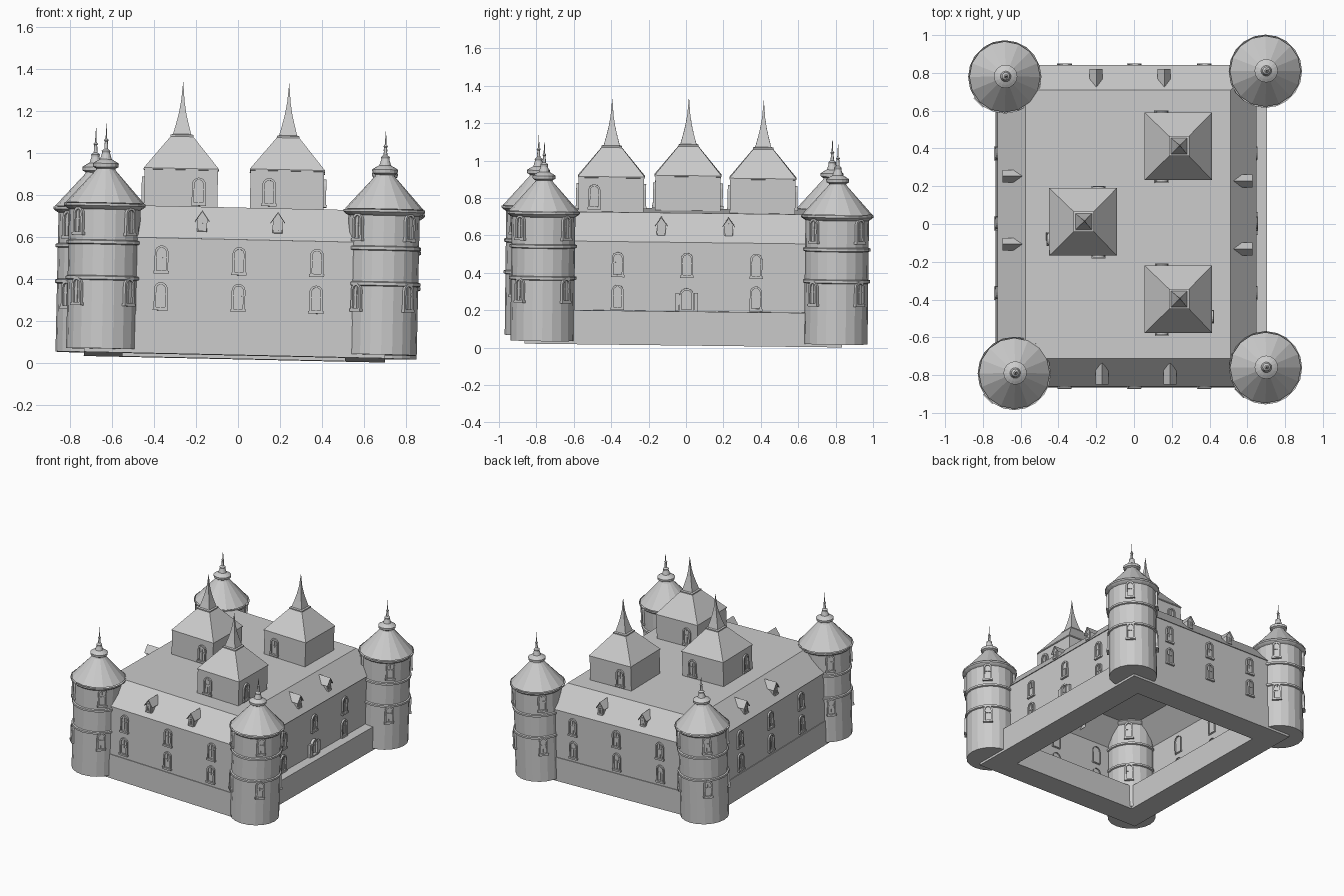
import bpy
from math import sin, cos, pi, sqrt, radians
from mathutils import Matrix, Vector

if "Cube" in bpy.data.objects:
    bpy.data.objects.remove(bpy.data.objects["Cube"])

# the whole castle leans very slightly
TILT = Matrix.Rotation(0.022, 4, 'Y') @ Matrix.Rotation(-0.012, 4, 'X')


def make(name, verts, faces, m=Matrix()):
    me = bpy.data.meshes.new(name)
    me.from_pydata([TILT @ (m @ Vector(v)) for v in verts], [], faces)
    me.update()
    ob = bpy.data.objects.new(name, me)
    bpy.context.collection.objects.link(ob)
    return ob


def lathe(name, profile, n, x, y, turn=0.0, cap=True):
    verts, faces = [], []
    for r, z in profile:
        verts += [(x + r * cos(turn + 2 * pi * i / n),
                   y + r * sin(turn + 2 * pi * i / n), z) for i in range(n)]
    for k in range(len(profile) - 1):
        for i in range(n):
            j = (i + 1) % n
            faces.append((k * n + i, k * n + j, k * n + n + j, k * n + n + i))
    if cap:
        faces.append(tuple(reversed(range(n))))
    return make(name, verts, faces)


def rect(x0, x1, y0, y1, z):
    return [(x0, y0, z), (x1, y0, z), (x1, y1, z), (x0, y1, z)]


def rings(name, loops, cap_top=False, closed=False):
    verts = [v for lp in loops for v in lp]
    n, faces = len(loops), []
    for k in range(n if closed else n - 1):
        a, b = k * 4, (k + 1) % n * 4
        faces += [(a + i, a + (i + 1) % 4, b + (i + 1) % 4, b + i) for i in range(4)]
    if cap_top:
        faces.append(tuple(range(n * 4 - 4, n * 4)))
    return make(name, verts, faces)


def box(name, m, x0, x1, y0, y1, z0, z1):
    v = rect(x0, x1, y0, y1, z0) + rect(x0, x1, y0, y1, z1)
    f = [(3, 2, 1, 0), (4, 5, 6, 7)] + [(i, (i + 1) % 4, (i + 1) % 4 + 4, i + 4) for i in range(4)]
    make(name, v, f, m)


def place(x, y, z, ang):
    # local -y points outwards; ang 0 = front, 90 = right side
    return Matrix.Translation((x, y, z)) @ Matrix.Rotation(radians(ang), 4, 'Z')


def arch(w, h, inset, y):
    r = w / 2 - inset
    spring = h - w / 2
    pts = [(-r, y, inset)] + [(-r * cos(pi * i / 8), y, spring + r * sin(pi * i / 8)) for i in range(9)]
    return pts + [(r, y, inset)]


def window(name, m, w=0.065, h=0.13, d=0.012):
    # arched frame, with recessed pane, sill and glazing bars
    loops = [arch(w, h, 0, 0.01), arch(w, h, 0, -d), arch(w, h, 0.011, -d), arch(w, h, 0.011, -0.002)]
    n = len(loops[0])
    faces = [(k * n + i, k * n + (i + 1) % n, (k + 1) * n + (i + 1) % n, (k + 1) * n + i)
             for k in range(3) for i in range(n)]
    faces.append(tuple(range(3 * n, 4 * n)))
    make(name + "_frame", [v for lp in loops for v in lp], faces, m)
    box(name + "_sill", m, -w * 0.56, w * 0.56, -d - 0.004, 0.005, -0.004, 0.009)
    box(name + "_bar", m, -0.002, 0.002, -0.006, 0, 0.01, h - 0.01)
    box(name + "_crossbar", m, -w / 2 + 0.01, w / 2 - 0.01, -0.006, 0, h * 0.55, h * 0.55 + 0.004)


def dormer(name, m):
    # small gabled box on the roof slope
    w, o = 0.024, 0.034
    v = [(-w, 0, 0), (w, 0, 0), (w, 0, .06), (0, 0, .096), (-w, 0, .06),
         (-w, .07, 0), (w, .07, 0), (w, .07, .06), (0, .09, .096), (-w, .07, .06)]
    f = [(0, 1, 2, 3, 4), (1, 6, 7, 2), (0, 4, 9, 5)]
    make(name + "_body", v, f, m)
    v = [(sx * o, y, .052 + dz) for y in (-0.012, 0.075) for sx, dz in
         ((-1, 0), (0, .05), (1, 0), (1, -.006), (0, .042), (-1, -.006))]
    v[7] = (0, 0.1, .102)
    f = [(0, 1, 4, 5), (1, 2, 3, 4)] + [(i, i + 6, (i + 1) % 6 + 6, (i + 1) % 6) for i in range(6)]
    make(name + "_roof", v, f, m)
    window(name + "_window", m @ Matrix.Translation((0, 0, 0.006)), 0.036, 0.062, 0.006)


# main walls with sloped roof edge and flat top, open below
X0, X1, Y0, Y1 = -0.73, 0.63, -0.86, 0.83
rings("walls_and_roof", [rect(X0, X1, Y0, Y1, .2), rect(X0, X1, Y0, Y1, .576),
                         rect(X0 - .006, X1 + .006, Y0 - .006, Y1 + .006, .576),
                         rect(-.59, .495, -.72, .70, .73)], cap_top=True)

# hollow plinth, with a ledge on the right side
rings("plinth", [rect(-.735, .70, -.865, .835, .026), rect(-.735, .70, -.865, .835, .208),
                 rect(-.55, .51, -.68, .65, .208), rect(-.55, .51, -.68, .65, .026)], closed=True)

# corner towers
body = [(.170, .043), (.170, .368), (.180, .372), (.180, .386), (.170, .390),
        (.170, .538), (.180, .542), (.180, .556), (.170, .560), (.170, .705),
        (.182, .712), (.194, .722), (.194, .734)]
cap = [(.188, .736), (.048, .892), (.045, .900), (.060, .908), (.062, .925), (.045, .936),
       (.028, .945), (.019, .975), (.021, .985), (.009, .995), (.007, 1.03), (.011, 1.036),
       (.004, 1.045), (.0005, 1.115)]
for t, (x, y) in enumerate([(-.70, .77), (.68, .80), (-.65, -.80), (.68, -.77)]):
    lathe("tower_body", body, 20, x, y)
    lathe("tower_roof", cap, 16, x, y)
    for a in (45, 135, 225, 315):
        for z in (.25, .585):
            r = radians(a)
            window("tower_window", place(x + .169 * sin(r), y - .169 * cos(r), z, a), .062, .13)

# square roof turrets with flared spires
turret = [(.175, .72), (.175, .91), (.179, .911), (.179, .917), (.054, 1.07), (.054, 1.078),
          (.043, 1.082), (.030, 1.13), (.018, 1.18), (.008, 1.24), (.0005, 1.33)]
for x, y, side in ((-.29, 0, 1), (.215, .40, -1), (.215, -.41, -1)):
    lathe("turret", [(r * sqrt(2), z) for r, z in turret], 4, x, y, pi / 4)
    window("turret_window", place(x + side * .085, y - .175, .745, 0))
    window("turret_window", place(x + side * .085, y + .175, .745, 180))
window("turret_window", place(.39, -.50, .745, 90))
window("turret_window", place(-.465, -.09, .745, 270))

# wall windows in two rows on every side
for c in (-.37, 0, .37):
    for z in (.235, .41):
        window("front_window", place(c - .005, Y0, z, 0))
        window("back_window", place(c - .005, Y1, z, 180))
        window("left_window", place(X0, c, z, 270))
        if c or z > .3:
            window("right_window", place(X1, c, z - .02, 90))

# entrance door with side posts
window("door", place(X1, 0, .206, 90), .075, .125, .02)
for s in (-1, 1):
    box("door_post", place(X1, s * .05, .206, 90), -.011, .011, -.02, .01, 0, .10)

# dormers, two on each roof slope
for c in (-.185, .175):
    dormer("front_dormer", place(c, -.845, .61, 0))
    dormer("right_dormer", place(.60, c + .045, .61, 90))
    dormer("back_dormer", place(c - .03, .80, .61, 180))
    dormer("left_dormer", place(-.70, c + .07, .61, 270))
